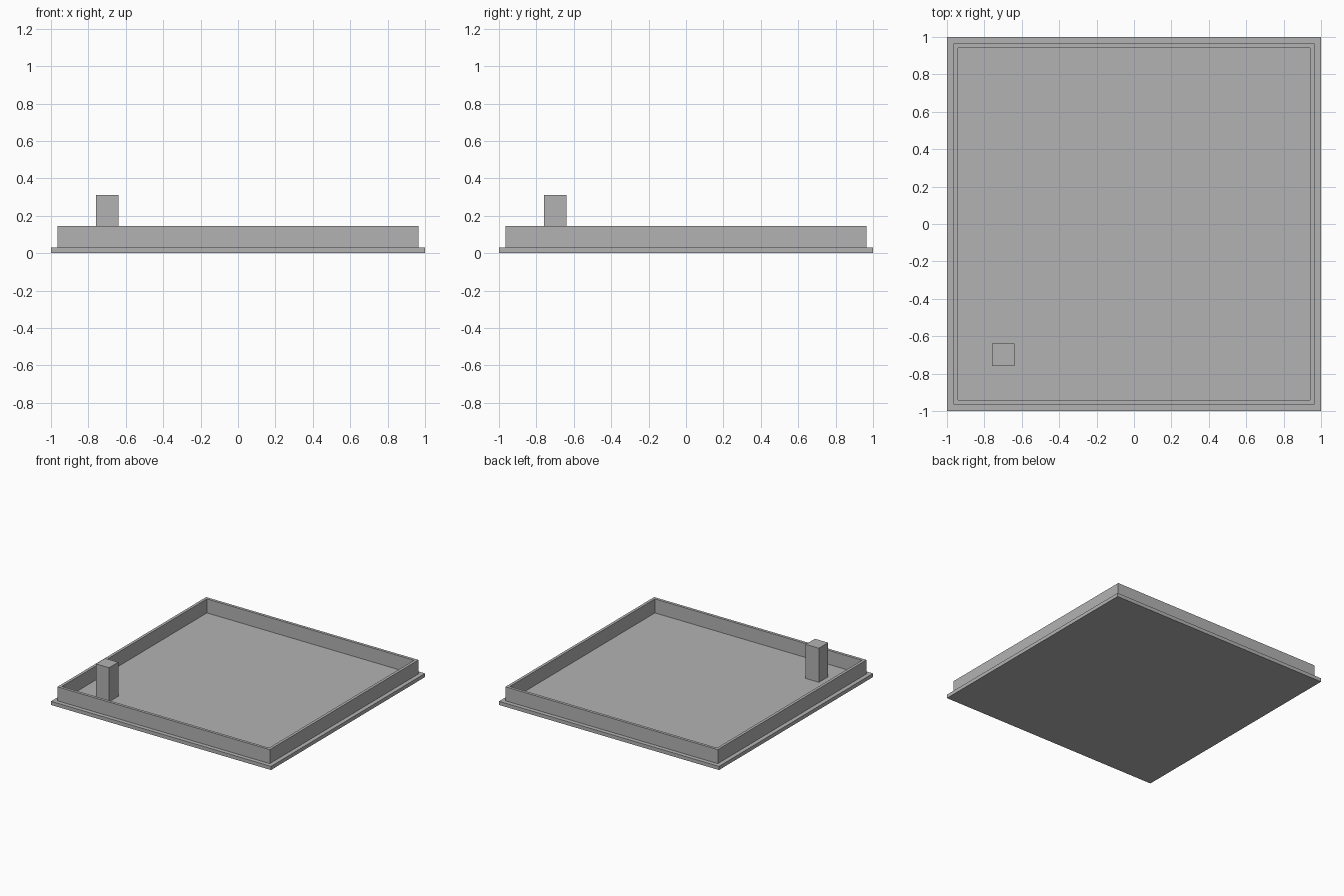
import bpy, bmesh

if "Cube" in bpy.data.objects:
    bpy.data.objects.remove(bpy.data.objects["Cube"])

grey = bpy.data.materials.new("plain grey")
grey.diffuse_color = (0.45, 0.45, 0.45, 1)
grey.use_nodes = True
grey.node_tree.nodes["Principled BSDF"].inputs["Base Color"].default_value = grey.diffuse_color


def finish(name, bm):
    bmesh.ops.recalc_face_normals(bm, faces=bm.faces)
    mesh = bpy.data.meshes.new(name)
    bm.to_mesh(mesh)
    bm.free()
    mesh.materials.append(grey)
    obj = bpy.data.objects.new(name, mesh)
    bpy.context.collection.objects.link(obj)


def add_box(bm, x, y, half, z0, z1):
    """Square block of half-width half between heights z0 and z1."""
    verts = bmesh.ops.create_cube(bm, size=1)["verts"]
    for v in verts:
        v.co.x = x + v.co.x * 2 * half
        v.co.y = y + v.co.y * 2 * half
        v.co.z = z0 if v.co.z < 0 else z1


FLOOR, RIM, TOP = 0.03, 0.145, 0.31

# Roof slab with its overhanging edge
bm = bmesh.new()
add_box(bm, 0, 0, 1.0, 0, FLOOR)
finish("roof_slab", bm)

# Parapet: a block whose top is inset and sunk down to the slab
bm = bmesh.new()
add_box(bm, 0, 0, 0.965, FLOOR, RIM)
bm.faces.ensure_lookup_table()
top = max(bm.faces, key=lambda f: f.calc_center_median().z)
bottom = min(bm.faces, key=lambda f: f.calc_center_median().z)
bmesh.ops.delete(bm, geom=[bottom], context='FACES_ONLY')
bmesh.ops.inset_region(bm, faces=[top], thickness=0.033)
sunk = bmesh.ops.extrude_discrete_faces(bm, faces=[top])["faces"]
for v in sunk[0].verts:
    v.co.z = FLOOR
bmesh.ops.delete(bm, geom=sunk, context='FACES_ONLY')
finish("parapet", bm)

# Chimney near the front left corner
bm = bmesh.new()
add_box(bm, -0.70, -0.70, 0.06, FLOOR, TOP)
finish("chimney", bm)
